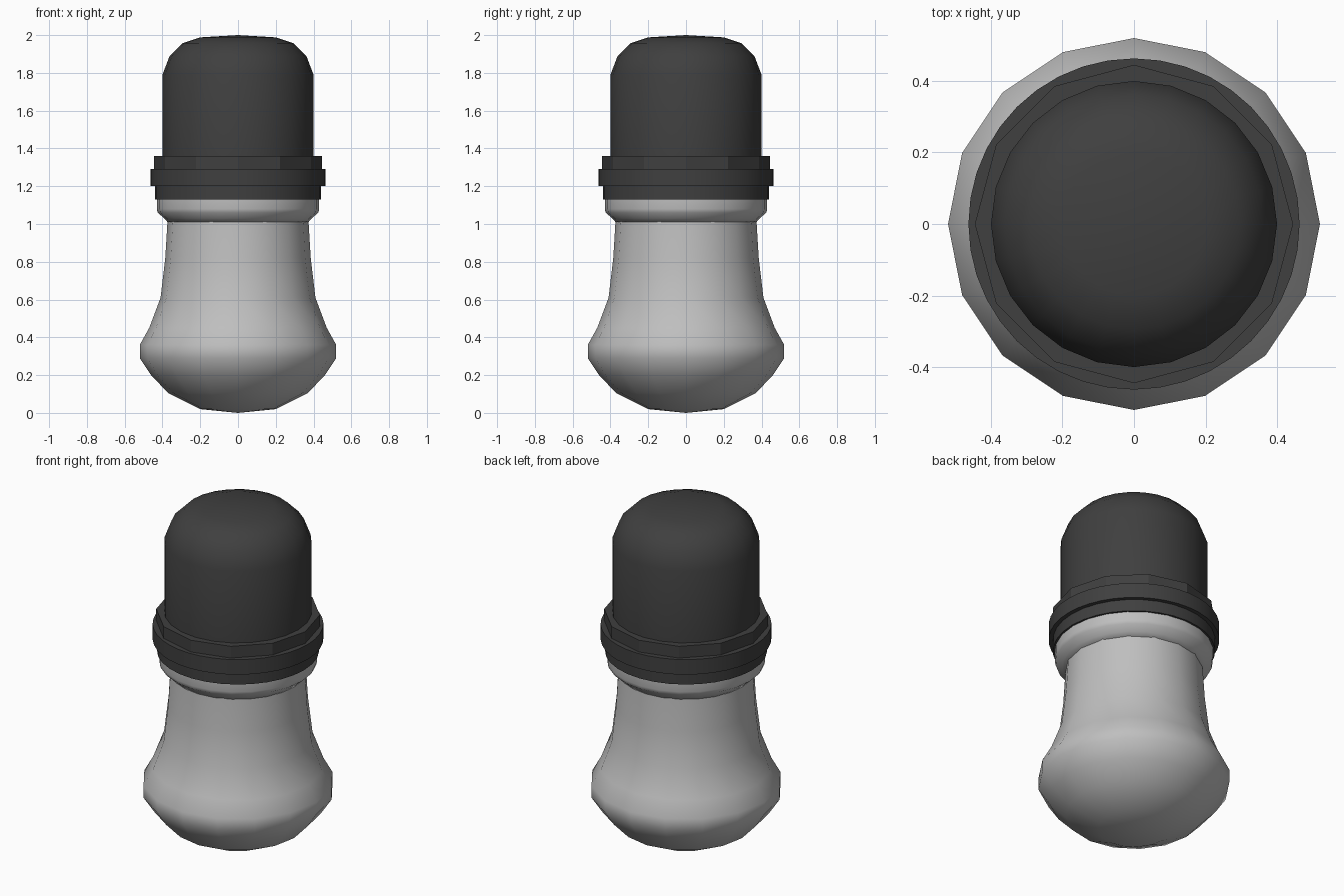
import bpy, bmesh, math

if "Cube" in bpy.data.objects:
    bpy.data.objects.remove(bpy.data.objects["Cube"])


def material(name, rgb):
    m = bpy.data.materials.new(name)
    m.diffuse_color = (*rgb, 1)
    m.use_nodes = True
    m.node_tree.nodes["Principled BSDF"].inputs["Base Color"].default_value = m.diffuse_color
    return m


light = material("light_grey", (0.52, 0.52, 0.52))
dark = material("charcoal", (0.05, 0.05, 0.05))


def lathe(name, profile, sides, mat, smooth):
    """Revolve (radius, z) points, bottom to top, and close both ends."""
    bm = bmesh.new()
    rings = []
    for r, z in profile:
        n = 1 if r == 0 else sides
        rings.append([bm.verts.new((r * math.sin(2 * math.pi * i / sides),
                                    r * math.cos(2 * math.pi * i / sides), z))
                      for i in range(n)])
    for a, b in zip(rings, rings[1:]):
        for i in range(sides):
            j = (i + 1) % sides
            loop = [a[i % len(a)], a[j % len(a)], b[j % len(b)], b[i % len(b)]]
            bm.faces.new(list(dict.fromkeys(loop)))
    for ring in (rings[0], rings[-1]):
        if len(ring) > 1:
            bm.faces.new(ring)
    bmesh.ops.recalc_face_normals(bm, faces=bm.faces)
    me = bpy.data.meshes.new(name)
    bm.to_mesh(me)
    bm.free()
    me.materials.append(mat)
    ob = bpy.data.objects.new(name, me)
    bpy.context.collection.objects.link(ob)
    bpy.ops.object.select_all(action='DESELECT')
    ob.select_set(True)
    bpy.context.view_layer.objects.active = ob
    bpy.ops.object.shade_smooth_by_angle(angle=math.radians(smooth))
    return ob


# Bulbous lower body with a waisted neck
lathe("body", [(0, 0), (0.2, 0.02), (0.37, 0.105), (0.46, 0.2), (0.52, 0.29),
               (0.52, 0.36), (0.47, 0.45), (0.41, 0.61), (0.385, 0.82),
               (0.373, 1.02)], 16, light, 60)

# Flared lip at the top of the neck
lathe("neck_lip", [(0.373, 1.01), (0.39, 1.03), (0.425, 1.06), (0.43, 1.08),
                   (0.43, 1.135)], 24, light, 60)

# Three stacked collar bands
lathe("lower_band", [(0.44, 1.13), (0.44, 1.21)], 32, dark, 30)
lathe("middle_band", [(0.463, 1.2), (0.463, 1.29)], 40, dark, 30)
lathe("upper_band", [(0.445, 1.285), (0.445, 1.36)], 12, dark, 25)

# Domed cap
lathe("cap", [(0.4, 1.34), (0.4, 1.79), (0.362, 1.89), (0.295, 1.957),
              (0.2, 1.988), (0, 2.0)], 24, dark, 60)
